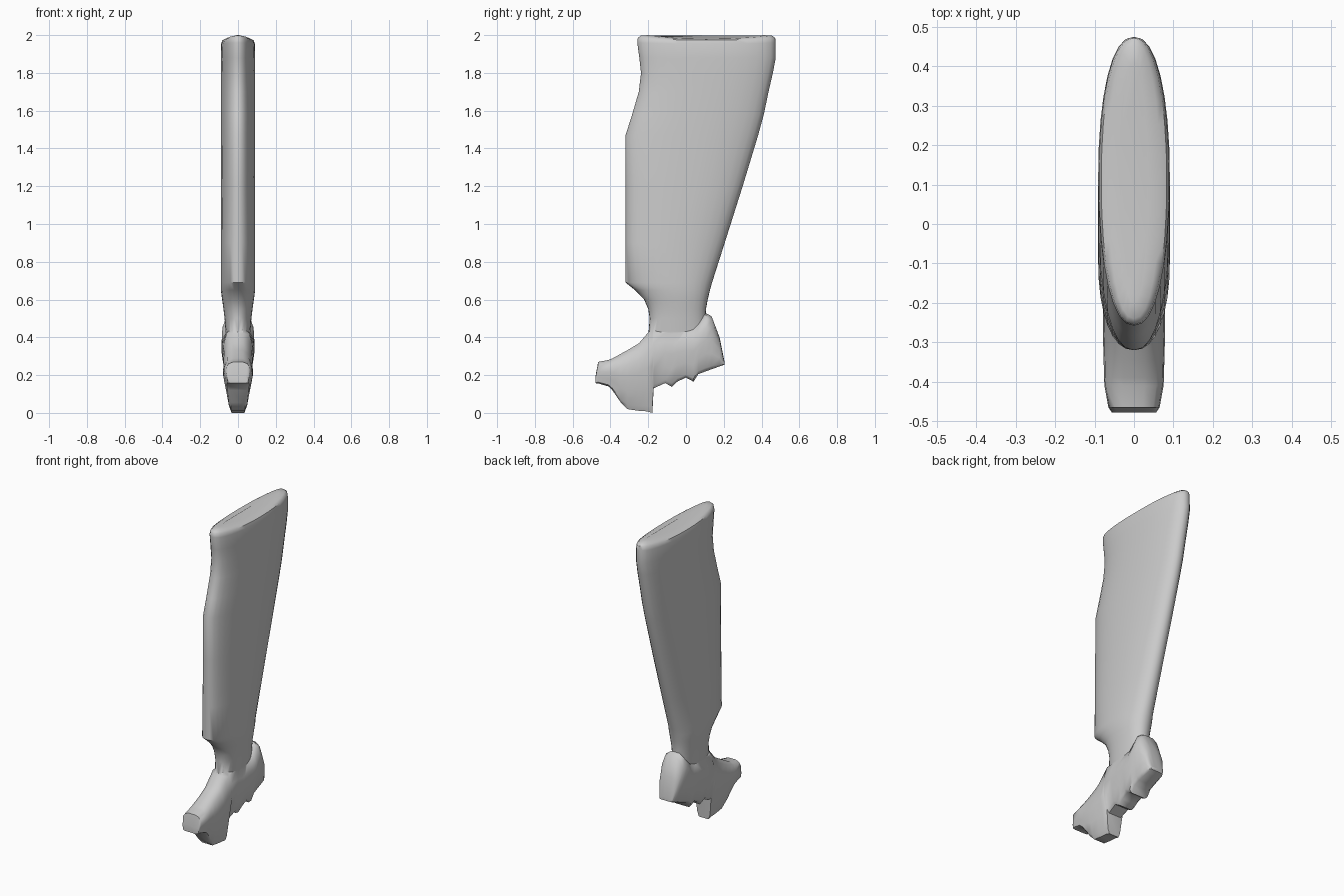
import bpy, bmesh
from math import sin, cos, pi


def loft(name, rings):
    """Skin a list of equal-length point rings and cap both ends."""
    bm = bmesh.new()
    loops = [[bm.verts.new(p) for p in ring] for ring in rings]
    n = len(loops[0])
    for a, b in zip(loops, loops[1:]):
        for i in range(n):
            j = (i + 1) % n
            bm.faces.new((a[i], a[j], b[j], b[i]))
    bm.faces.new(loops[0][::-1])
    bm.faces.new(loops[-1])
    bmesh.ops.recalc_face_normals(bm, faces=bm.faces)
    mesh = bpy.data.meshes.new(name)
    bm.to_mesh(mesh)
    bm.free()
    obj = bpy.data.objects.new(name, mesh)
    bpy.context.collection.objects.link(obj)
    return obj


def sgn_pow(v, e):
    return (abs(v) ** e) * (1 if v >= 0 else -1)


def leg_ring(z, y0, y1, hw, dip=0.0, n=32):
    """Long narrow oval at height z; dip lowers the middle of its length."""
    pts = []
    for i in range(n):
        a = 2 * pi * i / n
        c, s = sgn_pow(cos(a), 0.92), sgn_pow(sin(a), 0.88)
        pts.append((hw * s, (y0 + y1) / 2 + (y1 - y0) / 2 * c,
                    z - dip * (1 - c * c)))
    return pts


def foot_ring(y, z0, z1, hw, hw_low):
    """Upright section: narrow sole, full sides, rounded top."""
    h = z1 - z0
    half = [(hw_low * 0.75, 0), (hw_low, 0.06), ((hw + hw_low) / 2, 0.3),
            (hw, 0.55), (hw * 0.96, 0.75), (hw * 0.75, 0.92), (hw * 0.35, 1)]
    right = [(x, y, z0 + h * t) for x, t in half]
    return right + [(-x, y, z) for x, y, z in reversed(right)]


# Shin and calf: z, front y, back y, half width, dip
leg_sections = [
    (0.33, -0.17, 0.08, 0.055, 0), (0.43, -0.198, 0.105, 0.066, 0),
    (0.50, -0.192, 0.104, 0.071, 0), (0.55, -0.20, 0.106, 0.077, 0),
    (0.60, -0.222, 0.115, 0.084, 0), (0.65, -0.27, 0.127, 0.091, 0),
    (0.69, -0.32, 0.138, 0.091, 0), (0.90, -0.32, 0.205, 0.091, 0),
    (1.20, -0.32, 0.30, 0.091, 0), (1.47, -0.32, 0.382, 0.091, 0),
    (1.58, -0.285, 0.412, 0.091, 0), (1.70, -0.25, 0.437, 0.091, 0),
    (1.80, -0.238, 0.460, 0.091, 0), (1.88, -0.247, 0.475, 0.091, 0),
    (1.96, -0.258, 0.475, 0.089, 0.006), (1.985, -0.255, 0.472, 0.083, 0.012),
    (1.997, -0.24, 0.455, 0.065, 0.017), (2.0, -0.20, 0.41, 0.035, 0.018),
]
leg = loft("leg", [leg_ring(*s) for s in leg_sections])

# Foot from toe to heel: y, bottom z, top z, half width, sole half width
foot_sections = [
    (-0.478, 0.157, 0.20, 0.056, 0.052), (-0.465, 0.156, 0.27, 0.065, 0.056),
    (-0.41, 0.14, 0.28, 0.075, 0.060), (-0.39, 0.12, 0.288, 0.076, 0.058),
    (-0.345, 0.055, 0.313, 0.077, 0.050), (-0.31, 0.025, 0.332, 0.078, 0.048),
    (-0.25, 0.016, 0.368, 0.079, 0.048), (-0.205, 0.013, 0.42, 0.078, 0.048),
    (-0.178, 0.005, 0.45, 0.078, 0.045), (-0.171, 0.13, 0.45, 0.078, 0.058),
    (-0.11, 0.158, 0.45, 0.081, 0.062), (-0.075, 0.138, 0.45, 0.083, 0.06),
    (-0.045, 0.166, 0.45, 0.085, 0.064), (0.0, 0.187, 0.45, 0.087, 0.066),
    (0.04, 0.165, 0.46, 0.088, 0.066), (0.065, 0.205, 0.48, 0.088, 0.068),
    (0.105, 0.22, 0.528, 0.086, 0.068), (0.135, 0.231, 0.512, 0.078, 0.066),
    (0.178, 0.246, 0.40, 0.064, 0.058), (0.203, 0.255, 0.275, 0.045, 0.043),
]
foot = loft("foot", [foot_ring(*s) for s in foot_sections])

# Weld the foot to the leg as one skin
weld = leg.modifiers.new("weld_foot", 'BOOLEAN')
weld.operation = 'UNION'
weld.solver = 'EXACT'
weld.object = foot
bpy.context.view_layer.objects.active = leg
leg.select_set(True)
bpy.ops.object.modifier_apply(modifier=weld.name)
bpy.data.objects.remove(foot)
leg.name = "leg_and_foot"

# Rest the sole on the ground
lowest = min(v.co.z for v in leg.data.vertices)
for v in leg.data.vertices:
    if v.co.z < 0.03:
        v.co.z -= lowest
bpy.ops.object.shade_smooth_by_angle(angle=0.8)
